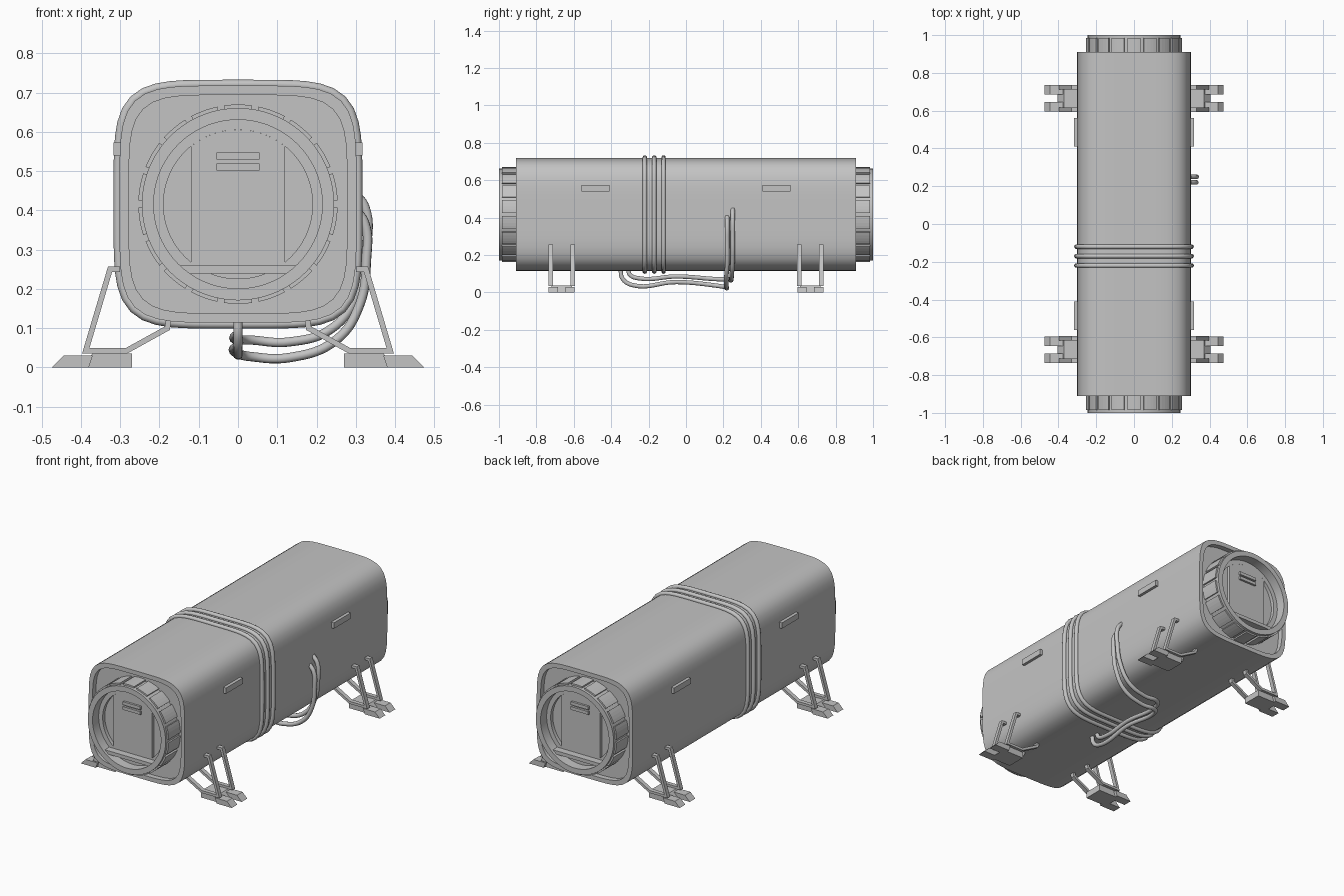
import bpy, bmesh, math
from mathutils import Vector

cube = bpy.data.objects.get("Cube")
if cube:
    bpy.data.objects.remove(cube, do_unlink=True)

grey = bpy.data.materials.new("light_grey")
grey.use_nodes = True
GREY = (0.55, 0.55, 0.55, 1)
grey.diffuse_color = GREY
grey.node_tree.nodes["Principled BSDF"].inputs["Base Color"].default_value = GREY

CZ = 0.416   # height of the long axis
HALF = 0.302  # half width of the body


def finish(name, bm, mirror=(False, False), smooth=False):
    """Turn a bmesh into a named object, optionally mirrored in x and y."""
    bmesh.ops.recalc_face_normals(bm, faces=bm.faces)
    mesh = bpy.data.meshes.new(name)
    bm.to_mesh(mesh)
    bm.free()
    obj = bpy.data.objects.new(name, mesh)
    bpy.context.collection.objects.link(obj)
    mesh.materials.append(grey)
    if smooth:
        bpy.ops.object.select_all(action='DESELECT')
        obj.select_set(True)
        bpy.context.view_layer.objects.active = obj
        bpy.ops.object.shade_smooth_by_angle(angle=math.radians(30))
    if any(mirror):
        mod = obj.modifiers.new("Mirror", 'MIRROR')
        mod.use_axis = (*mirror, False)
        mod.use_mirror_merge = False
    return obj


def loft(bm, loops, caps=True, closed=False):
    """Skin a list of equal point loops."""
    rows = [[bm.verts.new(p) for p in loop] for loop in loops]
    n = len(rows[0])
    pairs = list(zip(rows, rows[1:])) + ([(rows[-1], rows[0])] if closed else [])
    for a, b in pairs:
        for i in range(n):
            j = (i + 1) % n
            bm.faces.new((a[i], a[j], b[j], b[i]))
    if caps and not closed:
        bm.faces.new(rows[0])
        bm.faces.new(rows[-1])


def prism(bm, outline, y0, y1):
    """Extrude an x-z outline along y."""
    loft(bm, [[(x, y, z) for x, z in outline] for y in (y0, y1)])


def rect(x0, x1, z0, z1):
    return [(x0, z0), (x1, z0), (x1, z1), (x0, z1)]


def squircle(half, y, n=72):
    pts = []
    for i in range(n):
        a = 2 * math.pi * i / n
        c, s = math.cos(a), math.sin(a)
        r = half / (abs(c) ** 5 + abs(s) ** 5) ** 0.2
        pts.append((r * c, y, CZ + r * s))
    return pts


def arc(r, y, a0, a1, n):
    """Points on a circle about the long axis, angles from straight up."""
    return [(r * math.sin(a0 + (a1 - a0) * i / n), y,
             CZ + r * math.cos(a0 + (a1 - a0) * i / n)) for i in range(n + 1)]


def tube(name, pts, radius, cyclic=False):
    curve = bpy.data.curves.new(name, 'CURVE')
    curve.dimensions = '3D'
    curve.bevel_depth = radius
    curve.bevel_resolution = 3
    curve.use_fill_caps = True
    if cyclic:
        spline = curve.splines.new('POLY')
        spline.points.add(len(pts) - 1)
        for p, co in zip(spline.points, pts):
            p.co = (*co, 1)
    else:
        spline = curve.splines.new('BEZIER')
        spline.resolution_u = 8
        spline.bezier_points.add(len(pts) - 1)
        for p, co in zip(spline.bezier_points, pts):
            p.co = co
            p.handle_left_type = p.handle_right_type = 'AUTO'
    spline.use_cyclic_u = cyclic
    spline.use_smooth = True
    curve.materials.append(grey)
    obj = bpy.data.objects.new(name, curve)
    bpy.context.collection.objects.link(obj)


def ribbon(path, width):
    """Outline of a strip with mitred corners following an x-z path."""
    pts = [Vector(p) for p in path]
    sides = ([], [])
    for i, p in enumerate(pts):
        d0 = (p - pts[i - 1]).normalized() if i else (pts[1] - p).normalized()
        d1 = (pts[i + 1] - p).normalized() if i + 1 < len(pts) else d0
        n0, n1 = Vector((-d0.y, d0.x)), Vector((-d1.y, d1.x))
        m = (n0 + n1).normalized()
        m *= width / 2 / max(m.dot(n0), 0.5)
        sides[0].append(p + m)
        sides[1].append(p - m)
    return [tuple(p) for p in sides[0] + sides[1][::-1]]


# Long hollow-ended body
bm = bmesh.new()
sections = [(0.92, -0.88), (0.92, -0.91), (1, -0.91), (1, 0.91), (0.92, 0.91), (0.92, 0.88)]
loft(bm, [squircle(HALF * s, y) for s, y in sections])
finish("body", bm, smooth=True)

# Round end collars with a stepped socket
bm = bmesh.new()
profile = [(0.245, -0.87), (0.245, -1), (0.215, -1), (0.215, -0.945), (0.19, -0.945), (0.19, -0.925)]
loft(bm, [arc(r, y, 0, 2 * math.pi, 72)[:-1] for r, y in profile])
finish("end_collar", bm, (False, True), True)

# Raised grip pads around the collars
bm = bmesh.new()
PADS = 18
for k in range(PADS):
    mid, h = 2 * math.pi * k / PADS, math.radians(8)
    loops = []
    for y in (-0.985, -0.88):
        loops.append(arc(0.254, y, mid - h, mid + h, 4) + arc(0.24, y, mid + h, mid - h, 4))
    loft(bm, loops)
finish("collar_pads", bm, (False, True))

# Hatch door with arched top, handle bars and sill inside each socket
bm = bmesh.new()
top = math.asin(0.12 / 0.19)
door = [(-0.12, 0.25), (0.12, 0.25)] + [(p[0], p[2]) for p in arc(0.19, 0, top, -top, 12)]
prism(bm, door, -0.945, -0.92)
finish("hatch_door", bm, (False, True))

bm = bmesh.new()
for z in (0.502, 0.53):
    prism(bm, rect(-0.055, 0.055, z, z + 0.018), -0.957, -0.94)
finish("hatch_handles", bm, (False, True))

bm = bmesh.new()
prism(bm, [(-0.125, 0.24), (0.125, 0.24), (0.149, 0.26), (-0.149, 0.26)], -0.985, -0.92)
finish("hatch_sill", bm, (False, True))

# Side plates
bm = bmesh.new()
prism(bm, rect(0.295, 0.317, 0.54, 0.573), -0.56, -0.41)
finish("side_plate", bm, (True, True))

# Cable bands wrapped round the body
for i, y in enumerate((-0.22, -0.17, -0.12)):
    tube(f"cable_band_{i + 1}", squircle(HALF + 0.003, y), 0.012, True)

# Two loose hoses running underneath and up the left side
tube("hose_lower", [(0, -0.35, 0.13), (0, -0.34, 0.075), (0, -0.29, 0.04), (0, -0.05, 0.055),
                    (0, 0.17, 0.035), (0.03, 0.21, 0.028), (0.13, 0.215, 0.025), (0.25, 0.215, 0.07),
                    (0.31, 0.22, 0.16), (0.327, 0.22, 0.27), (0.322, 0.22, 0.37),
                    (0.295, 0.22, 0.405)], 0.012)
tube("hose_upper", [(0, -0.31, 0.13), (0, -0.3, 0.095), (0, -0.25, 0.075), (0, -0.05, 0.085),
                    (0, 0.18, 0.07), (0.03, 0.23, 0.07), (0.13, 0.24, 0.065), (0.24, 0.245, 0.1),
                    (0.305, 0.25, 0.19), (0.327, 0.25, 0.3), (0.323, 0.25, 0.41),
                    (0.295, 0.25, 0.445)], 0.012)

# Bent strut frames carrying the body
bm = bmesh.new()
frame = ribbon([(0.176, 0.125), (0.18, 0.1), (0.285, 0.042), (0.388, 0.042),
                (0.326, 0.25), (0.3, 0.25)], 0.014)
for y in (-0.735, -0.617):
    prism(bm, frame, y, y + 0.024)
finish("leg_struts", bm, (True, True))

# Feet: sole block with two sloped toes
bm = bmesh.new()
prism(bm, [(0.27, 0), (0.405, 0), (0.37, 0.036), (0.27, 0.036)], -0.72, -0.61)
finish("foot_block", bm, (True, True))

bm = bmesh.new()
for y in (-0.735, -0.645):
    prism(bm, [(0.38, 0), (0.475, 0), (0.445, 0.03), (0.37, 0.03)], y, y + 0.05)
finish("foot_toes", bm, (True, True))
